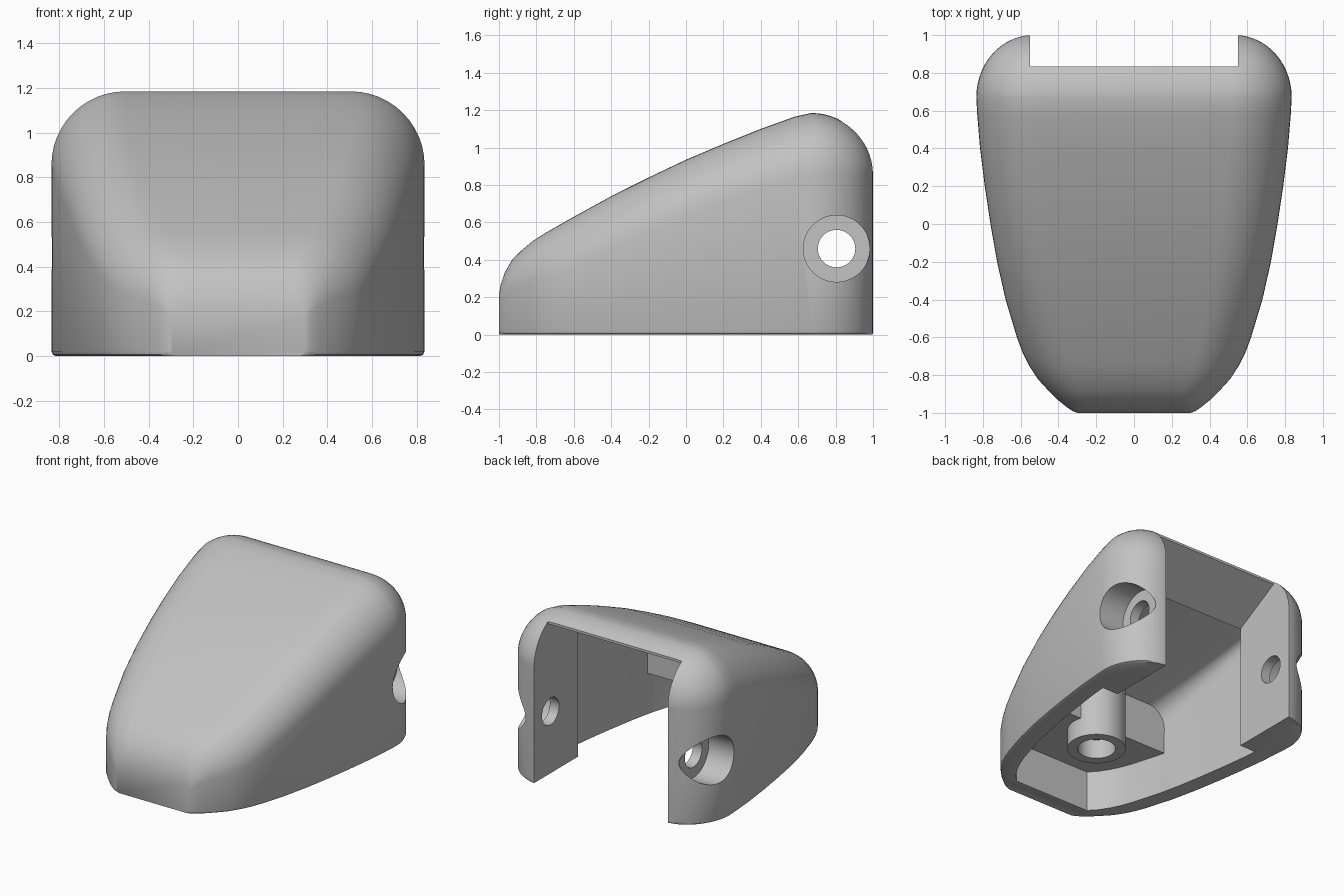
import bpy, bmesh, math
from mathutils import Matrix

old = bpy.data.objects.get("Cube")
if old:
    bpy.data.objects.remove(old, do_unlink=True)

grey = bpy.data.materials.new("plain_grey")
grey.use_nodes = True
grey.diffuse_color = (0.54, 0.54, 0.54, 1)
grey.node_tree.nodes["Principled BSDF"].inputs["Base Color"].default_value = grey.diffuse_color


def finish(name, bm):
    bmesh.ops.recalc_face_normals(bm, faces=bm.faces)
    mesh = bpy.data.meshes.new(name)
    bm.to_mesh(mesh)
    bm.free()
    mesh.materials.append(grey)
    obj = bpy.data.objects.new(name, mesh)
    bpy.context.collection.objects.link(obj)
    return obj


def section(w, h, r, foot, base, steps=12):
    """Half outline of an upright arch: small foot chamfer, rounded shoulder."""
    half = [(w - foot, base), (w - foot * 0.3, base + foot * 0.3), (w, base + foot)]
    for i in range(steps + 1):
        a = math.pi / 2 * i / steps
        half.append((w - r + r * math.cos(a), h - r + r * math.sin(a)))
    return half + [(-x, z) for x, z in reversed(half)]


def loft(name, stations, foot, base):
    """Skin arches along y; each station is (y, half width, height, radius)."""
    bm = bmesh.new()
    rings = [[bm.verts.new((x, y, z)) for x, z in section(w, h, r, foot, base)]
             for y, w, h, r in stations]
    n = len(rings[0])
    for a, b in zip(rings, rings[1:]):
        for i in range(n):
            j = (i + 1) % n
            bm.faces.new((a[i], a[j], b[j], b[i]))
    bm.faces.new(rings[0])
    bm.faces.new(rings[-1])
    return finish(name, bm)


def prism(name, profile, half):
    """Extrude a (y, z) profile across x."""
    bm = bmesh.new()
    face = bm.faces.new([bm.verts.new((-half, y, z)) for y, z in profile])
    new = bmesh.ops.extrude_face_region(bm, geom=[face])["geom"]
    bmesh.ops.translate(bm, vec=(2 * half, 0, 0),
                        verts=[v for v in new if isinstance(v, bmesh.types.BMVert)])
    return finish(name, bm)


def cylinder(name, center, radius, length, axis="Z"):
    bm = bmesh.new()
    turn = Matrix.Rotation(math.pi / 2, 4, "Y") if axis == "X" else Matrix()
    bmesh.ops.create_cone(bm, cap_ends=True, segments=64, radius1=radius, radius2=radius,
                          depth=length, matrix=Matrix.Translation(center) @ turn)
    return finish(name, bm)


def cut(target, cutter):
    cutter.hide_render = True
    mod = target.modifiers.new("cut", "BOOLEAN")
    mod.operation, mod.solver, mod.object = "DIFFERENCE", "EXACT", cutter
    bpy.context.view_layer.objects.active = target
    bpy.ops.object.modifier_apply(modifier=mod.name)
    bpy.data.objects.remove(cutter, do_unlink=True)


# Outer shell: tapered nose, sloping roof
stations = [
    (-1.0, 0.30, 0.21, 0.04), (-0.99, 0.325, 0.27, 0.07), (-0.97, 0.355, 0.33, 0.11),
    (-0.93, 0.405, 0.40, 0.15), (-0.88, 0.455, 0.45, 0.19), (-0.82, 0.51, 0.50, 0.22),
    (-0.75, 0.555, 0.545, 0.245), (-0.68, 0.59, 0.585, 0.26), (-0.6, 0.62, 0.63, 0.27),
    (-0.4, 0.68, 0.74, 0.28), (-0.2, 0.725, 0.84, 0.29), (0.0, 0.76, 0.935, 0.30),
    (0.2, 0.79, 1.02, 0.31), (0.4, 0.815, 1.10, 0.32), (0.58, 0.83, 1.165, 0.33),
]
# Back: quarter-round closing of roof and sides
back = []
for i in range(15):
    a = math.pi / 2 * i / 14 * 0.99
    back.append((0.67 + 0.33 * math.sin(a), 0.535 + 0.3 * math.cos(a),
                 0.855 + 0.33 * math.cos(a), 0.33 * math.cos(a)))
shell = loft("cover_shell", stations + back, 0.022, 0)

# Hollow inside: low flat ceiling in the nose, then a step up to the sloping roof
step_y, ceiling = -0.34, 0.305
low = [(y, w - 0.14, ceiling, 0.004) for y, w, h, r in stations if -0.9 < y < step_y]
low.append((step_y, 0.555, ceiling, 0.004))
high = [(step_y + 0.002, 0.555)]
high += [(y, w - 0.14) for y, w, h, r in stations if step_y < y < 0.45] + [(0.48, 0.68)]
high = [(y, w, 0.64 + 0.355 * (y - step_y), 0.14 - 0.1 * (y - step_y)) for y, w in high]
cut(shell, loft("cavity_cutter", low + high, 0.001, -0.2))

# Rear opening between the two posts
cut(shell, prism("opening_cutter", [(0.44, -0.2), (1.2, -0.2), (1.2, 1.4), (0.835, 1.4),
                                    (0.835, 1.122), (0.44, 0.9)], 0.55))

# Counterbored pivot holes through both posts
cut(shell, cylinder("pivot_cutter", (0, 0.805, 0.46), 0.1, 2, "X"))
for side in (-1, 1):
    cut(shell, cylinder("counterbore_cutter", (side * 0.9, 0.805, 0.46), 0.178, 0.55, "X"))

# Screw boss hanging from the roof, with a blind hole
boss = cylinder("screw_boss", (0, -0.4, 0.385), 0.2, 0.45)
cut(boss, cylinder("screw_hole_cutter", (0, -0.4, 0.3), 0.13, 0.44))

for obj in [shell, boss]:
    bpy.ops.object.select_all(action="DESELECT")
    obj.select_set(True)
    bpy.context.view_layer.objects.active = obj
    bpy.ops.object.shade_smooth_by_angle(angle=math.radians(32))
